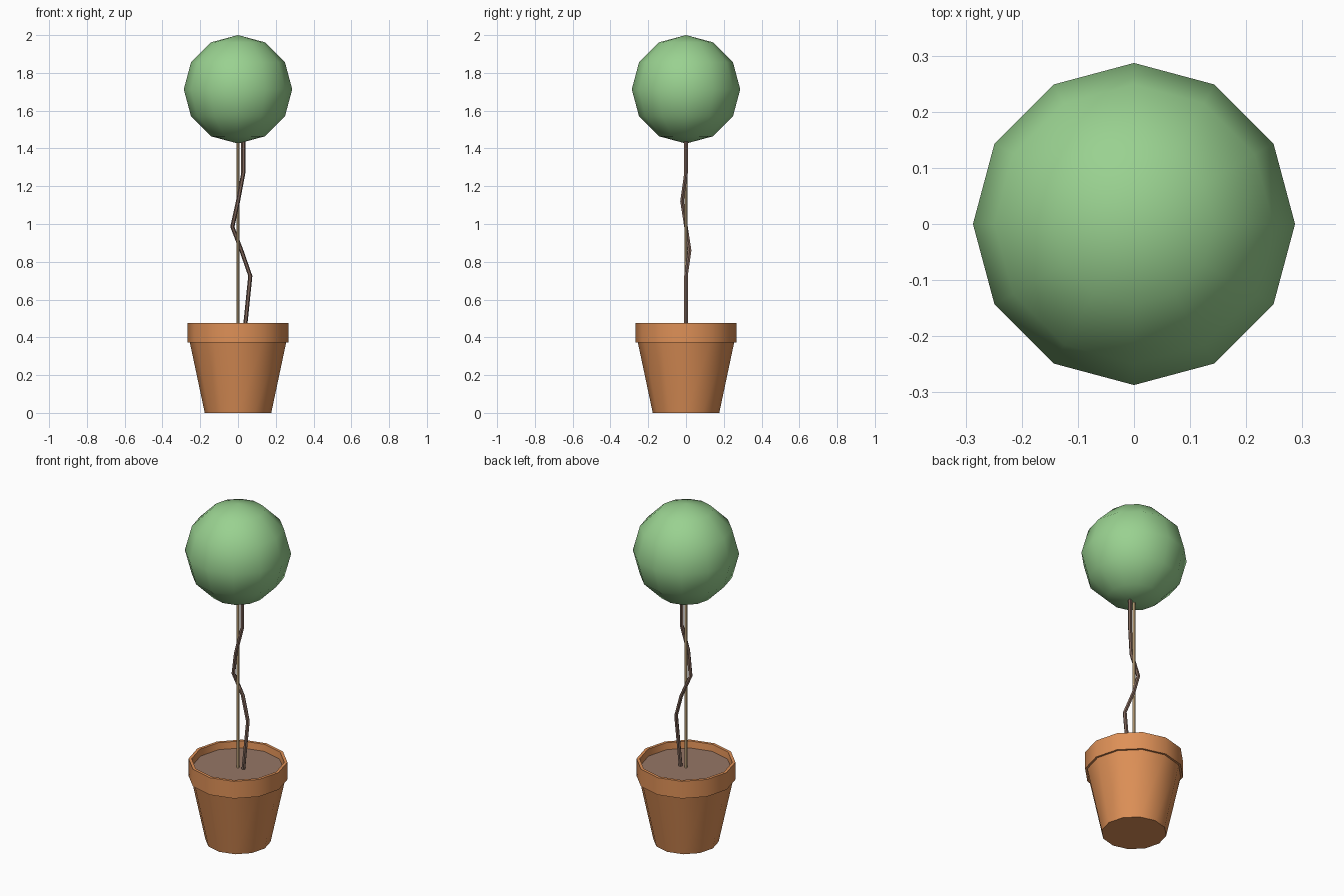
import bpy, bmesh, math

if "Cube" in bpy.data.objects:
    bpy.data.objects.remove(bpy.data.objects["Cube"])

SIDES = 12


def material(name, color):
    m = bpy.data.materials.new(name)
    m.diffuse_color = (*color, 1)
    m.use_nodes = True
    m.node_tree.nodes["Principled BSDF"].inputs["Base Color"].default_value = m.diffuse_color
    return m


def loft(name, rings, sides, mat, cap_start=True, cap_end=True):
    """Skin horizontal rings given as (x, y, z, radius)."""
    bm = bmesh.new()
    loops = []
    for x, y, z, r in rings:
        loops.append([bm.verts.new((x + r * math.cos(2 * math.pi * i / sides),
                                    y + r * math.sin(2 * math.pi * i / sides), z))
                      for i in range(sides)])
    for a, b in zip(loops, loops[1:]):
        for i in range(sides):
            j = (i + 1) % sides
            bm.faces.new((a[i], a[j], b[j], b[i]))
    if cap_start:
        bm.faces.new(loops[0][::-1])
    if cap_end:
        bm.faces.new(loops[-1])
    return finish(name, bm, mat)


def finish(name, bm, mat, angle=40):
    me = bpy.data.meshes.new(name)
    bm.to_mesh(me)
    bm.free()
    me.materials.append(mat)
    ob = bpy.data.objects.new(name, me)
    bpy.context.collection.objects.link(ob)
    bpy.ops.object.select_all(action='DESELECT')
    ob.select_set(True)
    bpy.context.view_layer.objects.active = ob
    bpy.ops.object.shade_smooth_by_angle(angle=math.radians(angle))
    return ob


terracotta = material("terracotta", (0.73, 0.28, 0.095))
earth = material("earth", (0.30, 0.18, 0.13))
bark = material("bark", (0.21, 0.13, 0.10))
cane = material("cane", (0.69, 0.49, 0.26))
leaf = material("leaf", (0.32, 0.64, 0.28))

# Pot: tapered body, overhanging rim, inner wall down past the soil
pot_profile = [(0.176, 0), (0.255, 0.373), (0.267, 0.373),
               (0.267, 0.475), (0.25, 0.475), (0.245, 0.42)]
loft("pot", [(0, 0, z, r) for r, z in pot_profile], SIDES, terracotta, cap_end=False)

# Soil disc
loft("soil", [(0, 0, 0.42, 0.245), (0, 0, 0.435, 0.2465)], SIDES, earth)

# Straight support stake
loft("stake", [(0, 0, 0.43, 0.009), (0, 0, 1.46, 0.009)], 8, cane)

# Trunk winding around the stake
path = [(0.035, 0, 0.43), (0.065, 0, 0.725), (0.018, 0.019, 0.86), (-0.03, 0, 0.985),
        (0, -0.021, 1.12), (0.028, 0, 1.27), (0.028, 0, 1.46)]
loft("trunk", [(*p, 0.011) for p in path], 6, bark)

# Round crown of foliage
bm = bmesh.new()
bmesh.ops.create_uvsphere(bm, u_segments=SIDES, v_segments=6, radius=0.287)
bmesh.ops.translate(bm, verts=bm.verts, vec=(0, 0, 1.713))
finish("foliage", bm, leaf)
